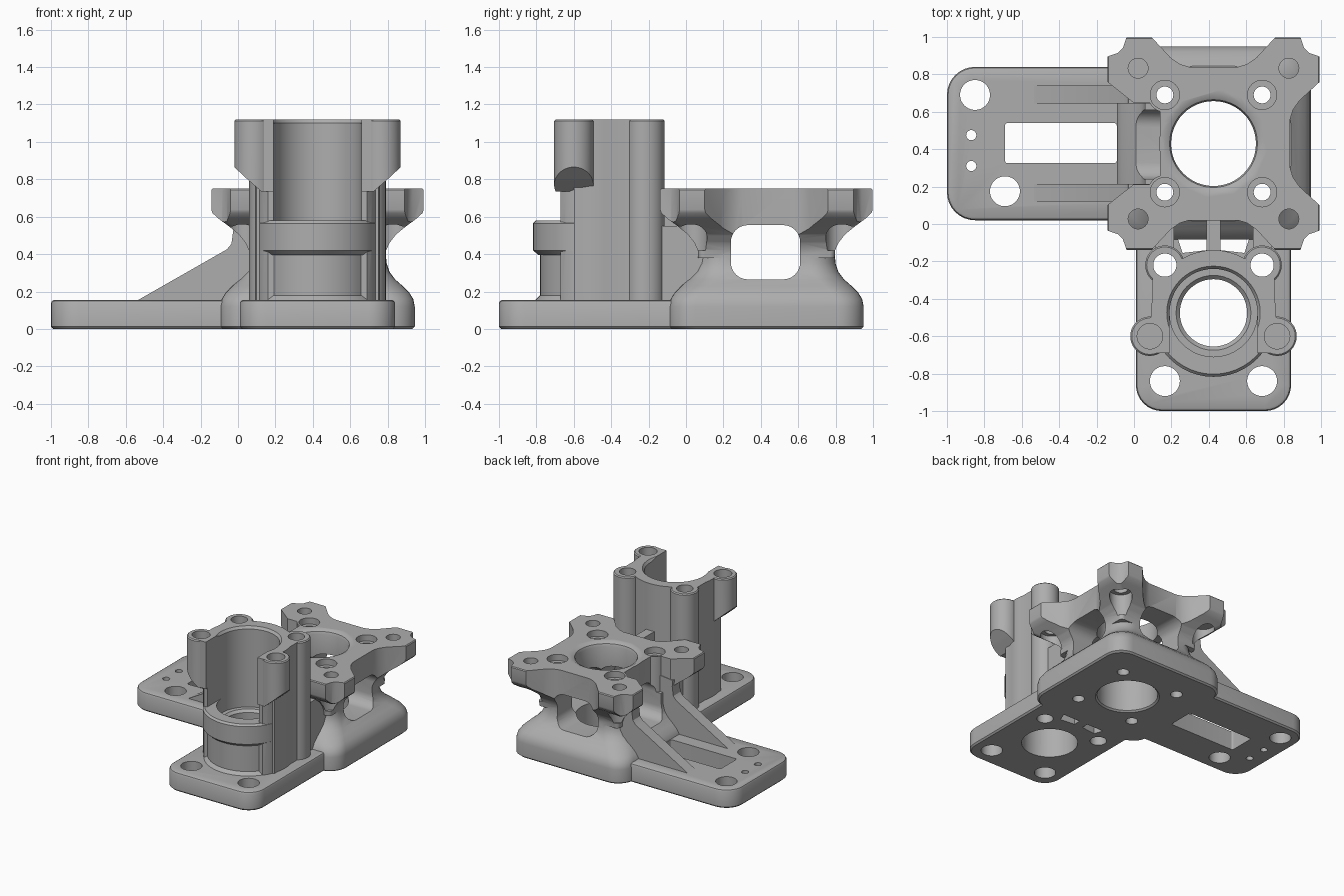
import bpy, bmesh, math
from mathutils import Vector

if "Cube" in bpy.data.objects:
    bpy.data.objects.remove(bpy.data.objects["Cube"], do_unlink=True)

grey = bpy.data.materials.new("cast grey")
grey.use_nodes = True
grey.diffuse_color = (0.42, 0.42, 0.42, 1)
grey.node_tree.nodes["Principled BSDF"].inputs["Base Color"].default_value = grey.diffuse_color

CX, CY = 0.425, 0.43      # bearing block axis
TY = -0.475               # tower axis


def loft(name, rings, axis="z"):
    """Skin a stack of (outline, height) rings and cap both ends."""
    bm = bmesh.new()
    place = {"z": lambda a, b, c: (a, b, c),
             "y": lambda a, b, c: (a, c, b),
             "x": lambda a, b, c: (c, a, b)}[axis]
    rows = [[bm.verts.new(place(a, b, c)) for a, b in pts] for pts, c in rings]
    n = len(rows[0])
    for low, high in zip(rows, rows[1:]):
        for i in range(n):
            j = (i + 1) % n
            bm.faces.new((low[i], low[j], high[j], high[i]))
    bm.faces.new(rows[0])
    bm.faces.new(rows[-1])
    bmesh.ops.recalc_face_normals(bm, faces=bm.faces)
    mesh = bpy.data.meshes.new(name)
    bm.to_mesh(mesh)
    bm.free()
    mesh.materials.append(grey)
    ob = bpy.data.objects.new(name, mesh)
    bpy.context.collection.objects.link(ob)
    return ob


def circle(x, y, r, n=48):
    return [(x + r * math.cos(math.tau * i / n), y + r * math.sin(math.tau * i / n)) for i in range(n)]


def rounded(x0, x1, y0, y1, r, n=8):
    pts = []
    for k, (x, y) in enumerate([(x1 - r, y1 - r), (x0 + r, y1 - r), (x0 + r, y0 + r), (x1 - r, y0 + r)]):
        for i in range(n + 1):
            a = math.pi / 2 * (k + i / n)
            pts.append((x + r * math.cos(a), y + r * math.sin(a)))
    return pts


def square(h, r):
    return rounded(CX - h, CX + h, CY - h, CY + h, r)


def prism(name, pts, z0, z1, axis="z"):
    return loft(name, [(pts, z0), (pts, z1)], axis)


def cyl(name, x, y, r, z0, z1):
    return prism(name, circle(x, y, r), z0, z1)


def lathe(name, x, y, profile):
    return loft(name, [(circle(x, y, r), z) for r, z in profile])


def box(name, x0, x1, y0, y1, z0, z1):
    return prism(name, [(x0, y0), (x1, y0), (x1, y1), (x0, y1)], z0, z1)


def combine(target, tool, op, keep=False):
    m = target.modifiers.new("cut", "BOOLEAN")
    m.operation, m.solver, m.object = op, "EXACT", tool
    bpy.context.view_layer.objects.active = target
    bpy.ops.object.modifier_apply(modifier=m.name)
    if not keep:
        bpy.data.objects.remove(tool, do_unlink=True)
    return target


def union(first, *others):
    for o in others:
        combine(first, o, "UNION")
    return first


def both(x):
    return (x, 2 * CX - x)


# Mounting plates with softened rims
def plate(name, x0, x1, y0, y1, r):
    rims = [(0.012, 0), (0, 0.012), (0, 0.137), (0.006, 0.149), (0.018, 0.155)]
    return loft(name, [(rounded(x0 + d, x1 - d, y0 + d, y1 - d, r - d), z) for d, z in rims])


side_plate = plate("side_plate", -1, 0.3, 0.02, 0.84, 0.15)
front_plate = plate("front_plate", 0.01, 0.84, -1, 0.3, 0.14)

# Bearing block: flared foot, waist, and flange with four eared corners
foot = [(0.508, 0), (0.52, 0.012), (0.52, 0.12), (0.512, 0.16), (0.49, 0.195), (0.455, 0.23),
        (0.415, 0.265), (0.385, 0.305), (0.37, 0.35), (0.365, 0.4), (0.365, 0.46)]
block = loft("bearing_block", [(square(h, 0.14), z) for h, z in foot])
flare = [(0.365, 0.38), (0.367, 0.42), (0.385, 0.46), (0.42, 0.505), (0.475, 0.55),
         (0.53, 0.59), (0.562, 0.62), (0.572, 0.65), (0.572, 0.738), (0.562, 0.75)]
flange = loft("flange", [(square(h, 0.03), z) for h, z in flare])
ear = [(0.41, 0.13), (0.425, 0.18), (0.46, 0.23), (0.568, 0.33), (0.568, 0.465), (0.51, 0.485)]
ear += [(b, a) for a, b in reversed(ear)]
star = [(CX + a, CY + b) for a, b in ear]
left_ear = [(-0.285, 0.22), (-0.43, 0.22)] + [(-a, b) for a, b in ear[3:]]
star += [(CX + a, CY + b) for a, b in reversed(left_ear)]
star += [(CX + a, CY - b) for a, b in left_ear]
star += [(CX + a, CY - b) for a, b in reversed(ear)]
combine(flange, prism("star", star, 0.3, 0.9), "INTERSECT")
union(block, flange, cyl("collar", CX, CY, 0.29, 0.5, 0.75))
for y in (CY - 0.26, CY + 0.26):
    union(block, cyl("boss", CX - 0.26, y, 0.092, 0.42, 0.75))

# Tower: clipped drum, front lip, two full columns and two hanging lugs
drum = [(x, max(y, -0.67)) for x, y in circle(CX, TY, 0.335)]
tower = prism("cylinder_tower", drum, 0.1, 1.12)
union(tower, box("cheeks", 0.1, 0.75, -0.6, -0.22, 0.1, 1.12),
      lathe("skirt", CX, TY, [(0.33, 0.1), (0.33, 0.155), (0.305, 0.18), (0.305, 0.45)]),
      lathe("lip", CX, TY - 0.01, [(0.305, 0.395), (0.332, 0.42), (0.332, 0.565), (0.318, 0.58)]))
for side, x in zip((1, -1), both(0.165)):
    union(tower, lathe("column", x, -0.22, [(0.105, 0.1), (0.105, 1.112), (0.097, 1.12)]))
    lug = lathe("lug", x - side * 0.08, -0.6, [(0.105, 0.6), (0.105, 1.112), (0.097, 1.12)])
    inner = sorted((x - side * 0.08, x + side * 0.04))
    union(lug, box("lug_web", *inner, -0.69, -0.5, 0.6, 1.12))
    under = [(-0.3, 1.3), (-0.3, 0.9), (-0.1, 0.87), (-0.025, 0.80), (0.05, 0.735), (0.3, 0.735), (0.3, 1.3)]
    shape = [(x + side * (a - 0.09), z) for a, z in under]
    combine(lug, prism("under", shape, -1, 0, "y"), "INTERSECT")
    union(tower, lug)

# Gusset ribs on the side plate, and webs joining tower and block
solids = [side_plate, front_plate, block, tower]
gusset = [(-0.56, 0.14), (-0.53, 0.157), (-0.06, 0.425), (-0.035, 0.455), (-0.025, 0.53),
          (-0.03, 0.58), (0.14, 0.6), (0.14, 0.1)]
for name, y in (("front_gusset", 0.12), ("back_gusset", 0.645)):
    solids.append(prism(name, gusset, y, y + 0.095, "y"))
for name, x in zip(("right_web", "left_web"), both(0.165)):
    solids.append(box(name, x - 0.05, x + 0.05, -0.2, 0.12, 0.1, 0.55))
solids.append(box("centre_web", CX - 0.037, CX + 0.037, -0.17, 0.06, 0.03, 0.735))

# Cutters: bores, windows, bolt holes and slots
cuts = [
    lathe("cut", CX, CY, [(0.24, -0.1), (0.24, 0), (0.227, 0.012), (0.227, 0.715), (0.235, 0.735),
                          (0.262, 0.75), (0.262, 0.9)]),
    lathe("cut", CX, TY, [(0.21, -0.1), (0.21, 0.3), (0.18, 0.33), (0.18, 0.44), (0.2, 0.46),
                          (0.235, 0.46), (0.235, 1.1), (0.25, 1.12), (0.25, 1.3)]),
    box("cut", 0.19, 0.66, -1, TY, 0.58, 1.3),
    prism("cut", rounded(0.24, 0.61, 0.265, 0.555, 0.09), -0.3, 1.2, "x"),
    prism("cut", rounded(CX - 0.185, CX + 0.185, 0.265, 0.555, 0.09), 0.01, 1.2, "y"),
    prism("cut", rounded(-0.69, -0.092, 0.325, 0.54, 0.015), -0.1, 0.4),
]
for x, y, r in ((-0.85, 0.69, 0.08), (-0.69, 0.175, 0.08), (-0.87, 0.475, 0.027), (-0.87, 0.31, 0.027)):
    cuts.append(cyl("cut", x, y, r, -0.1, 0.4))
for side, x in zip((1, -1), both(0.165)):
    cuts.append(cyl("cut", x, -0.84, 0.08, -0.1, 0.4))
    cuts.append(cyl("cut", x, -0.22, 0.062, -0.1, 1.3))
    cuts.append(cyl("cut", x - side * 0.08, -0.6, 0.068, 0.85, 1.3))
    gap = [(0.235, -0.082), (0.387, -0.082), (0.387, -0.14), (0.26, -0.155)]
    cuts.append(prism("cut", [(x + side * (a - 0.165), b) for a, b in gap], -0.1, 0.25))
    for s in (-1, 1):
        y = CY + s * 0.26
        cuts.append(cyl("cut", x, y, 0.045, -0.1, 1))
        cuts.append(cyl("cut", x, y, 0.078, 0.7, 1))
        ex, ey = CX - side * 0.403, CY + s * 0.403
        cuts.append(cyl("cut", ex, ey, 0.053, 0.4, 1))
        cuts.append(cyl("cut", ex, ey, 0.085, 0.42, 0.6))


def bounds(ob):
    co = [v.co for v in ob.data.vertices]
    return [(min(c[i] for c in co), max(c[i] for c in co)) for i in range(3)]


for cut in cuts:
    cut.hide_render = True
    cb = bounds(cut)
    for ob in solids:
        if all(a[0] < b[1] and b[0] < a[1] for a, b in zip(cb, bounds(ob))):
            combine(ob, cut, "DIFFERENCE", keep=True)
for cut in cuts:
    bpy.data.objects.remove(cut, do_unlink=True)

# Smooth the rounded surfaces, keep machined edges sharp
for ob in solids:
    bpy.ops.object.select_all(action="DESELECT")
    ob.select_set(True)
    bpy.context.view_layer.objects.active = ob
    bpy.ops.object.shade_smooth_by_angle(angle=math.radians(32))
